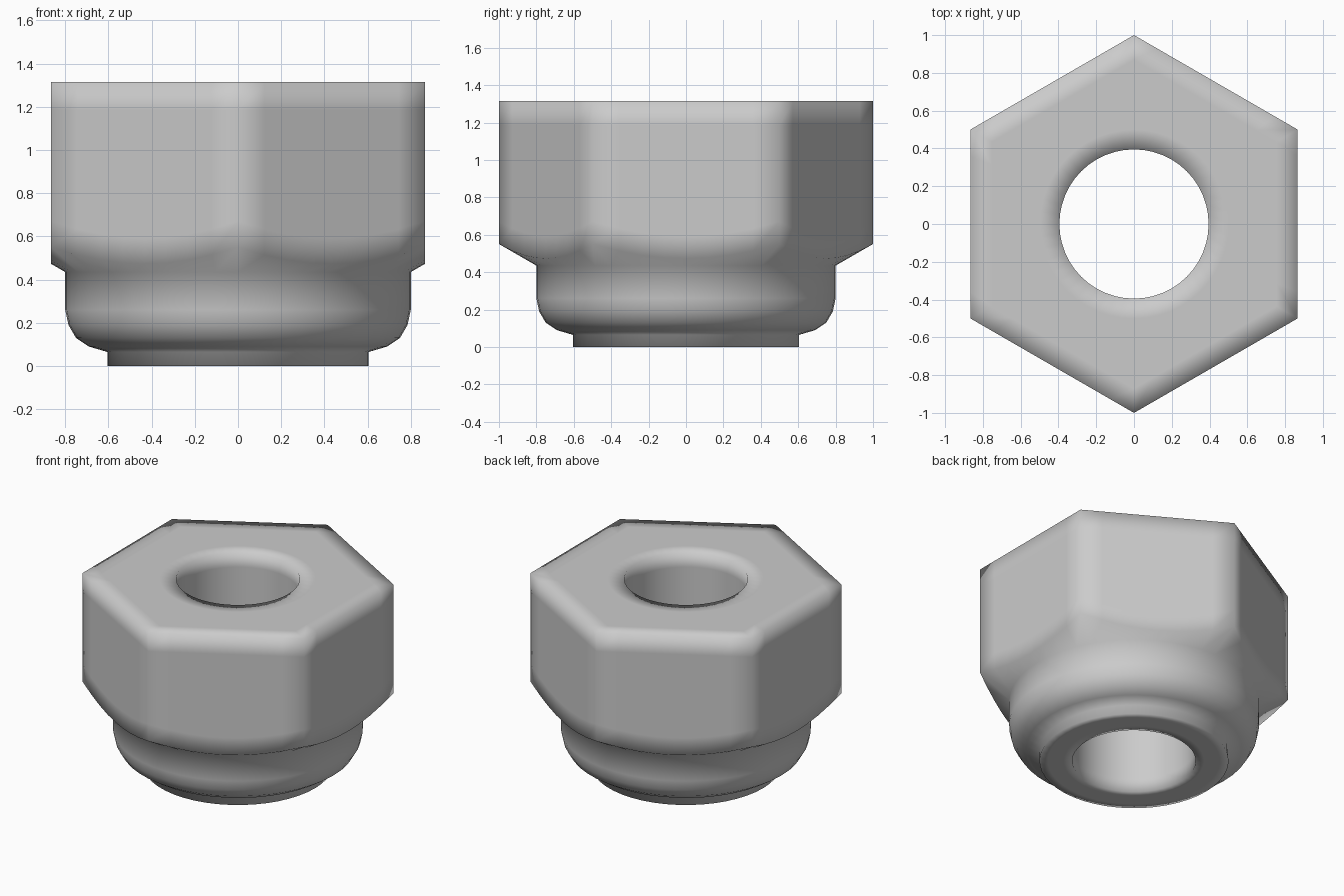
import bpy
import bmesh
from math import cos, sin, pi, radians, tan

if "Cube" in bpy.data.objects:
    bpy.data.objects.remove(bpy.data.objects["Cube"])

SEGS = 48          # multiple of 6 so the hex corners land on vertices
TOP = 1.315


def hex_radius(a):
    # distance to a hexagon with corners on the +y and -y axes
    off = (a + pi / 6) % (pi / 3) - pi / 6
    return cos(pi / 6) / cos(off)


def circle(r, z):
    return lambda a: (r, z)


def hexagon(scale, z):
    return lambda a: (hex_radius(a) * scale, z)


def chamfer(t, lift=0.0):
    # conical underside running from the collar out to the hex faces
    def ring(a):
        r = 0.8 + (hex_radius(a) - 0.8) * t
        return r, 0.435 + (r - 0.8) * tan(radians(30)) + lift
    return ring


def sweep_rings(name, rings):
    # closed lathe: each ring gives radius and height for an angle
    bm = bmesh.new()
    loops = []
    for ring in rings:
        loop = []
        for i in range(SEGS):
            a = 2 * pi * i / SEGS
            r, z = ring(a)
            loop.append(bm.verts.new((r * cos(a), r * sin(a), z)))
        loops.append(loop)
    for k, lower in enumerate(loops):
        upper = loops[(k + 1) % len(loops)]
        for i in range(SEGS):
            j = (i + 1) % SEGS
            bm.faces.new((lower[i], lower[j], upper[j], upper[i]))
    bmesh.ops.recalc_face_normals(bm, faces=bm.faces)
    for f in bm.faces:
        f.smooth = True
    mesh = bpy.data.meshes.new(name)
    bm.to_mesh(mesh)
    bm.free()
    obj = bpy.data.objects.new(name, mesh)
    bpy.context.collection.objects.link(obj)
    return obj


# bottom lip and rounded collar
collar = [circle(r, z) for r, z in (
    (0.395, 0), (0.45, 0), (0.55, 0), (0.605, 0), (0.605, 0.065),
    (0.69, 0.09), (0.75, 0.13), (0.785, 0.19), (0.8, 0.26), (0.8, 0.435))]

# hexagonal head with soft-shaded edges
head = [chamfer(1), chamfer(1, 0.12), hexagon(1, TOP - 0.13),
        hexagon(1, TOP), hexagon(0.87, TOP)]

# bore through the middle
bore = [circle(0.5, TOP), circle(0.395, TOP), circle(0.395, TOP - 0.1),
        circle(0.395, 0.1)]

sweep_rings("hex_nut", collar + head + bore)
